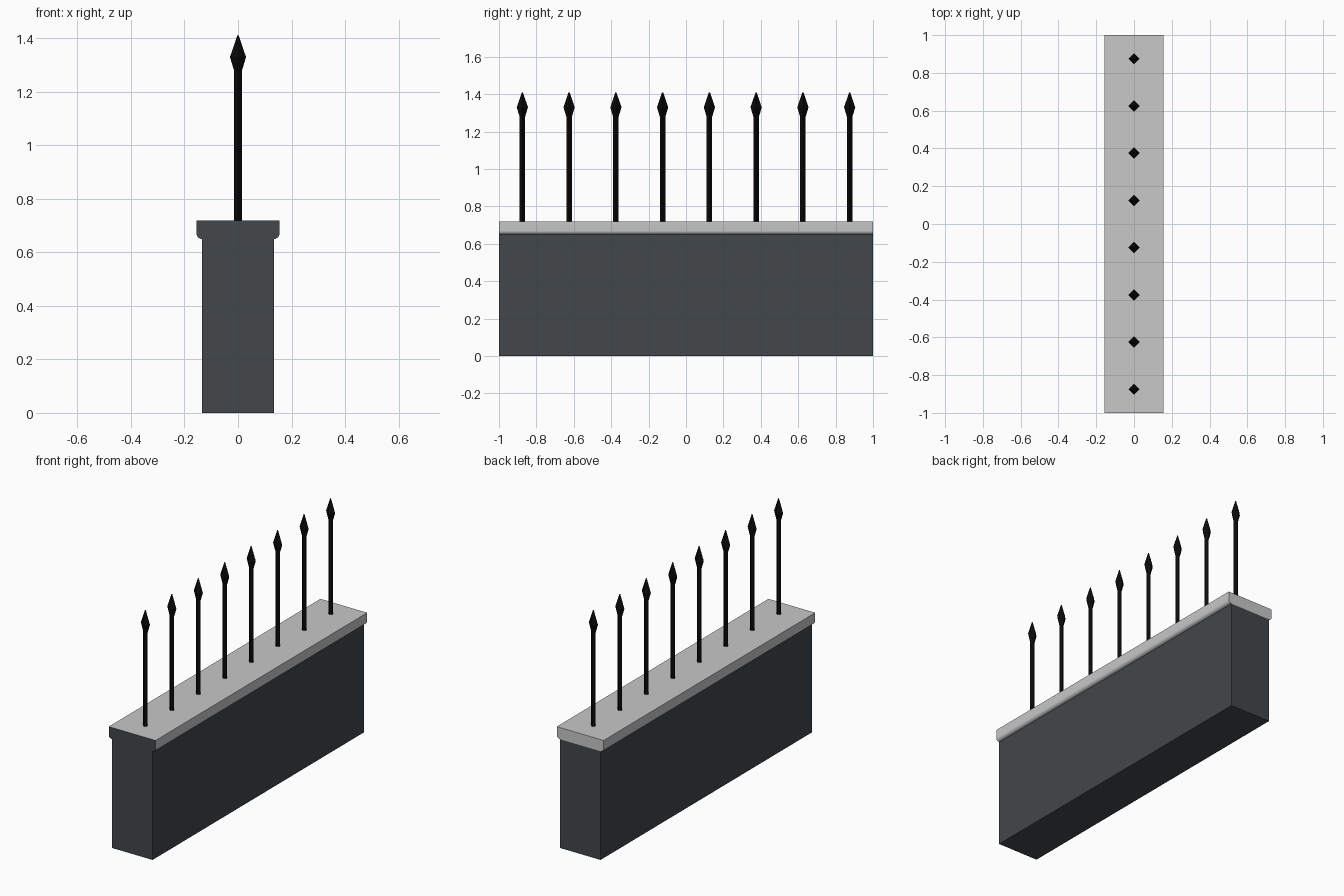
import bpy
import bmesh
import math

cube = bpy.data.objects.get("Cube")
if cube:
    bpy.data.objects.remove(cube, do_unlink=True)


def material(name, rgb):
    mat = bpy.data.materials.new(name)
    mat.use_nodes = True
    mat.diffuse_color = (*rgb, 1)
    mat.node_tree.nodes["Principled BSDF"].inputs["Base Color"].default_value = (*rgb, 1)
    return mat


slate = material("dark slate", (0.054, 0.063, 0.07))
stone = material("pale stone", (0.58, 0.58, 0.58))
iron = material("black iron", (0.003, 0.003, 0.003))


def make_object(name, bm, *mats):
    bmesh.ops.recalc_face_normals(bm, faces=bm.faces)
    mesh = bpy.data.meshes.new(name)
    bm.to_mesh(mesh)
    bm.free()
    for mat in mats:
        mesh.materials.append(mat)
    obj = bpy.data.objects.new(name, mesh)
    bpy.context.collection.objects.link(obj)
    return obj


def extrude_profile(half):
    """Mirror a half outline in x and sweep it along the wall's length."""
    outline = half + [(-x, z) for x, z in reversed(half)]
    bm = bmesh.new()
    face = bm.faces.new([bm.verts.new((x, -1, z)) for x, z in outline])
    swept = bmesh.ops.extrude_face_region(bm, geom=[face], use_keep_orig=True)
    moved = [v for v in swept["geom"] if isinstance(v, bmesh.types.BMVert)]
    bmesh.ops.translate(bm, verts=moved, vec=(0, 2, 0))
    return bm


# Wall body
WALL_TOP = 0.65
make_object("wall", extrude_profile([(0.135, 0), (0.135, WALL_TOP)]), slate)

# Coping with rounded lower edges
radius = 0.02
arc = [(0.135 + radius * math.sin(a), WALL_TOP + radius * (1 - math.cos(a)))
       for a in (math.pi / 2 * i / 5 for i in range(6))]
coping = make_object("coping", extrude_profile(arc + [(0.155, 0.72)]), stone, slate)

# The front end of the coping matches the wall
for poly in coping.data.polygons:
    if poly.normal.y < -0.9:
        poly.material_index = 1
    poly.use_smooth = abs(poly.normal.y) < 0.5
bpy.ops.object.select_all(action="DESELECT")
coping.select_set(True)
bpy.context.view_layer.objects.active = coping
bpy.ops.object.shade_smooth_by_angle(angle=math.radians(35))


# Four-sided spear: square shaft turned on its corner, with a pointed head
def spear_mesh():
    bm = bmesh.new()
    rings = []
    for r, z in [(0.015, 0.7), (0.015, 1.28), (0.03, 1.33), (0.003, 1.41)]:
        rings.append([bm.verts.new((r * x, r * y, z))
                      for x, y in ((1, 0), (0, 1), (-1, 0), (0, -1))])
    for low, high in zip(rings, rings[1:]):
        for i in range(4):
            j = (i + 1) % 4
            bm.faces.new((low[i], low[j], high[j], high[i]))
    bm.faces.new(rings[0])
    bm.faces.new(rings[-1])
    return bm


first = make_object("spear_1", spear_mesh(), iron)
first.location.y = -0.875
for i in range(1, 8):
    spear = bpy.data.objects.new(f"spear_{i + 1}", first.data)
    spear.location.y = -0.875 + i * 0.25
    bpy.context.collection.objects.link(spear)
